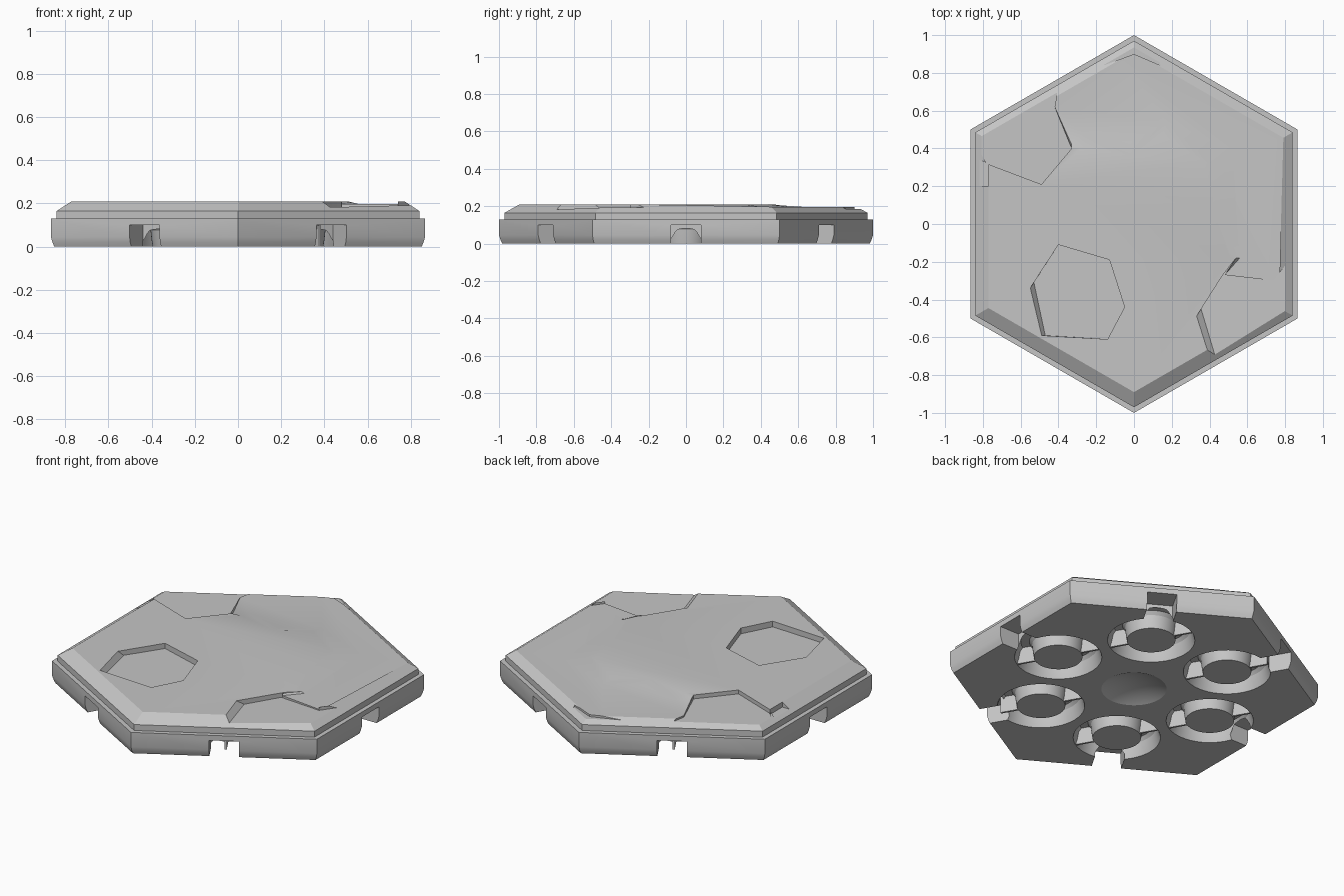
import bpy, bmesh
from math import sin, cos, pi, radians
from mathutils import Matrix

cube = bpy.data.objects.get("Cube")
if cube:
    bpy.data.objects.remove(cube, do_unlink=True)

stone = bpy.data.materials.new("stone_grey")
stone.use_nodes = True
GREY = (0.56, 0.56, 0.56, 1)
stone.diffuse_color = GREY
stone.node_tree.nodes["Principled BSDF"].inputs["Base Color"].default_value = GREY


def finish(name, bm):
    bmesh.ops.recalc_face_normals(bm, faces=bm.faces)
    mesh = bpy.data.meshes.new(name)
    bm.to_mesh(mesh)
    bm.free()
    mesh.materials.append(stone)
    ob = bpy.data.objects.new(name, mesh)
    bpy.context.collection.objects.link(ob)
    return ob


def loft(name, rings, closed=False):
    """Join rings of points with quads; cap the ends unless the loop is closed."""
    bm = bmesh.new()
    loops = [[bm.verts.new(p) for p in ring] for ring in rings]
    pairs = list(zip(loops, loops[1:]))
    if closed:
        pairs.append((loops[-1], loops[0]))
    else:
        bm.faces.new(loops[0])
        bm.faces.new(loops[-1])
    for a, b in pairs:
        for i in range(len(a)):
            j = (i + 1) % len(a)
            bm.faces.new((a[i], a[j], b[j], b[i]))
    return finish(name, bm)


def add_box(bm, matrix, x, size):
    bmesh.ops.create_cube(bm, size=1, matrix=matrix @ Matrix.Translation(x)
                          @ Matrix.Diagonal((*size, 1)))


def hexagon(r, z):
    return [(r * cos(pi / 6 + k * pi / 3), r * sin(pi / 6 + k * pi / 3), z) for k in range(6)]


# Stepped hexagonal body with a bevelled top
profile = [(0.982, 0), (0.992, 0.02), (1, 0.045), (1, 0.13),
           (0.97, 0.13), (0.97, 0.165), (0.89, 0.21)]
tile = loft("hex_tile", [hexagon(r, z) for r, z in profile])
cutters = []


def recess(points, z0, gx=0):
    """Sunken slab with a tilted floor; extra numbers shift a floor corner inward."""
    floor, rim, top = [], [], []
    for x, y, *shift in points:
        dx, dy = shift or (0, 0)
        floor.append((x + dx, y + dy, z0 + gx * (x + dx)))
        rim.append((x, y, 0.212))
        top.append((x, y, 0.3))
    cutters.append(loft("slab_cutter", [floor, rim, top]))


# Front right slab
recess([(-0.4, -0.11), (-0.13, -0.19), (-0.05, -0.44), (-0.14, -0.61),
        (-0.49, -0.59, 0.02, 0), (-0.55, -0.34, 0.02, 0.03)], 0.175, -0.01)
# Front left slab, running out over the border
recess([(0.54, -0.18), (0.47, -0.27), (0.33, -0.49, 0.025, 0.04), (0.39, -0.68, 0.04, -0.02),
        (0.45, -0.95), (1.1, -0.6), (1.0, -0.2), (0.8, -0.22), (0.74, -0.3),
        (0.48, -0.27)], 0.172, 0.025)
# Back right slab
recess([(-0.49, 0.21), (-0.33, 0.4), (-0.42, 0.62), (-0.4, 0.73), (-0.45, 1.0),
        (-1.1, 0.6), (-0.85, 0.44), (-0.78, 0.32)], 0.187)
# Low ground along the back and left, sloping down gently from the middle
recess([(-0.42, 0.62), (-0.33, 0.4, 0, 0.02), (-0.27, 0.4, 0, 0.08), (-0.02, 0.35, 0, 0.08),
        (0.15, 0.46, 0.02, 0.08), (0.4, 0.3, 0.12, 0.1), (0.4, 0.08, 0.14, 0.02),
        (0.5, -0.18, 0.06, 0), (0.48, -0.27), (0.74, -0.3), (0.8, -0.22), (1.0, -0.2),
        (1.2, 0.6), (0, 1.3), (-0.45, 1.0), (-0.4, 0.73)], 0.197)
# Chips along the border
recess([(-0.16, 0.84), (0, 0.9), (0.14, 0.84), (0.1, 1.0), (-0.1, 1.0)], 0.185)
recess([(-0.77, 0.2), (-0.77, 0.32), (-0.9, 0.37), (-0.9, 0.2)], 0.18)


# Underside: steep ring groove with a rounded rim, around a flush round boss
groove_section = [(0.13, -0.02), (0.13, 0), (0.135, 0.03), (0.14, 0.075), (0.155, 0.095),
                  (0.2, 0.095), (0.215, 0.075), (0.224, 0.03), (0.234, 0), (0.234, -0.02)]


def groove(cx, cy):
    rings = []
    for i in range(48):
        a = 2 * pi * i / 48
        rings.append([(cx + r * cos(a), cy + r * sin(a), z) for r, z in groove_section])
    return loft("groove_cutter", rings, closed=True)


# Ring grooves, thin ribs across them, and open edge notches
ribs = bmesh.new()
for k in range(6):
    a = k * pi / 3
    cx, cy = 0.53 * cos(a), 0.53 * sin(a)
    cutters.append(groove(cx, cy))
    bm = bmesh.new()
    add_box(bm, Matrix.Rotation(a, 4, 'Z'), (0.84, 0, 0), (0.2, 0.16, 0.2))
    cutters.append(finish("notch_cutter", bm))
    turn = Matrix.Translation((cx, cy, 0)) @ Matrix.Rotation(2 * pi / 3, 4, 'Z')
    for side in (-1, 1):
        add_box(ribs, turn, (0.18 * side, 0, 0.05), (0.1, 0.012, 0.098))
finish("groove_ribs", ribs)

# Shallow dimple in the middle of the underside
bm = bmesh.new()
bmesh.ops.create_uvsphere(bm, u_segments=64, v_segments=64, radius=0.403,
                          matrix=Matrix.Translation((0, 0, -0.363)))
cutters.append(finish("dimple_cutter", bm))

# Carve the body and drop the cutters
bpy.ops.object.select_all(action='DESELECT')
bpy.context.view_layer.objects.active = tile
tile.select_set(True)
for c in cutters:
    c.hide_render = True
    mod = tile.modifiers.new("carve", 'BOOLEAN')
    mod.operation = 'DIFFERENCE'
    mod.solver = 'EXACT'
    mod.object = c
    bpy.ops.object.modifier_apply(modifier=mod.name)
    bpy.data.objects.remove(c, do_unlink=True)
bpy.ops.object.shade_smooth_by_angle(angle=radians(25))
